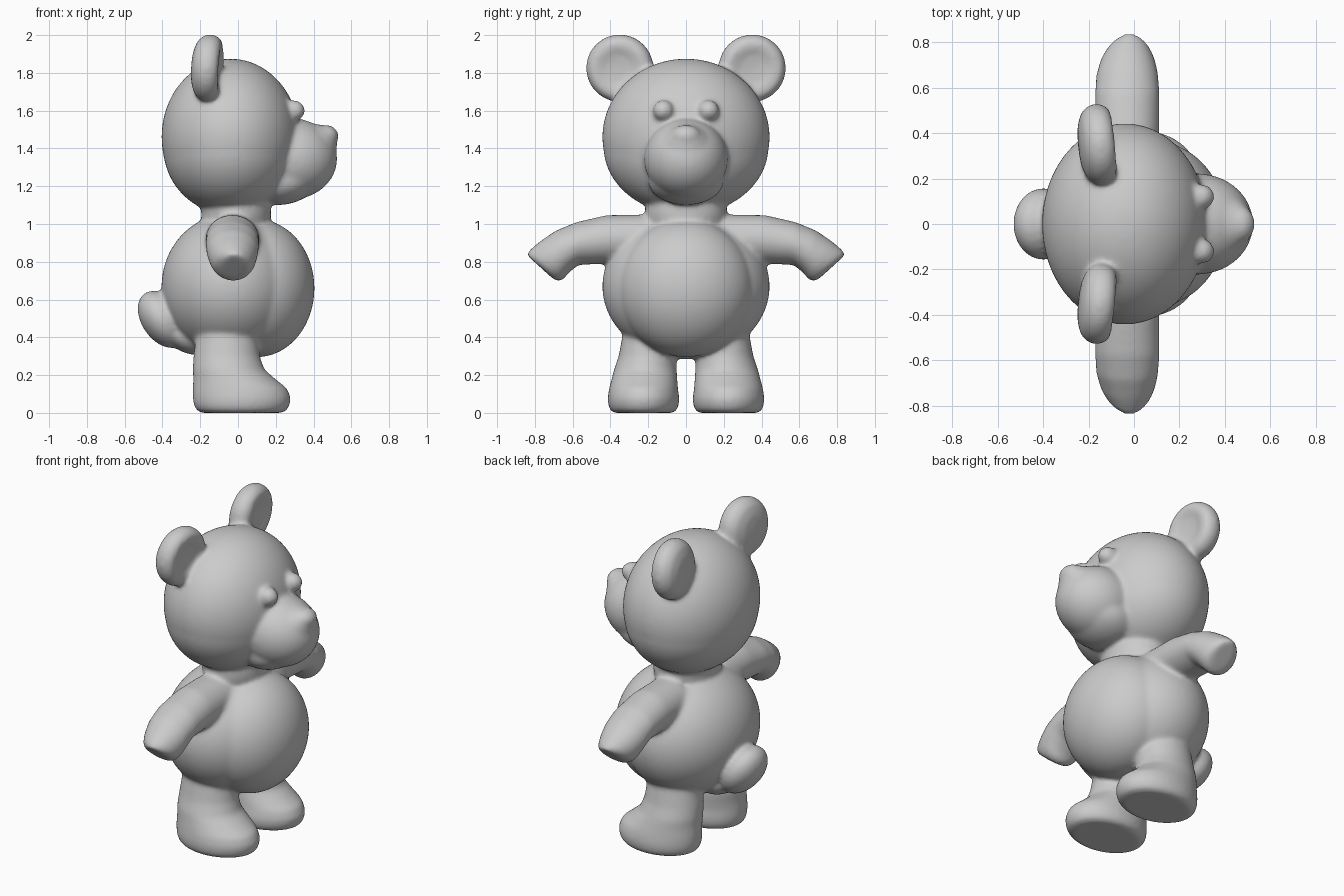
import bpy, bmesh
from math import sin, cos, pi
from mathutils import Matrix, Vector

if "Cube" in bpy.data.objects:
    bpy.data.objects.remove(bpy.data.objects["Cube"])

bm = bmesh.new()


def ball(center, radii, tilt=0.0):
    """Ellipsoid, tilted around the y axis."""
    m = (Matrix.Translation(center) @ Matrix.Rotation(tilt, 4, 'Y')
         @ Matrix.Diagonal((*radii, 1)))
    bmesh.ops.create_uvsphere(bm, u_segments=64, v_segments=40, radius=1, matrix=m)


def loft(sections, n=48):
    """Closed skin over ellipses given as (center, half axis u, half axis v)."""
    rings = []
    for c, u, v in sections:
        c, u, v = Vector(c), Vector(u), Vector(v)
        rings.append([bm.verts.new(c + u * cos(2 * pi * i / n) + v * sin(2 * pi * i / n))
                      for i in range(n)])
    faces = [bm.faces.new(rings[0][::-1]), bm.faces.new(rings[-1])]
    for a, b in zip(rings, rings[1:]):
        for i in range(n):
            j = (i + 1) % n
            faces.append(bm.faces.new((a[i], a[j], b[j], b[i])))
    bmesh.ops.recalc_face_normals(bm, faces=faces)


# Head with full cheeks, muzzle, chin and nose (the bear looks along +x)
ball((-0.04, 0, 1.46), (0.365, 0.443, 0.415))
ball((-0.04, 0, 1.41), (0.357, 0.437, 0.36))
ball((0.28, 0, 1.345), (0.245, 0.222, 0.215))
ball((0.25, 0, 1.23), (0.19, 0.20, 0.125), -0.25)
ball((0.40, 0, 1.42), (0.125, 0.13, 0.11))
ball((0.465, 0, 1.465), (0.068, 0.08, 0.06))

# Neck, torso, belly and tail
ball((-0.01, 0, 1.06), (0.185, 0.215, 0.2))
ball((-0.04, 0, 0.67), (0.365, 0.443, 0.385))
ball((0.1, 0, 0.66), (0.305, 0.36, 0.365))
ball((-0.4, 0, 0.495), (0.11, 0.158, 0.168), -0.6)
ball((-0.27, 0, 0.40), (0.14, 0.14, 0.08), 0.45)

# Ear profile: offset along the ear axis, radius (slightly dished at the front)
ear = [(-.085, .03), (-.08, .09), (-.06, .145), (-.025, .175), (.005, .18), (.035, .175),
       (.062, .155), (.07, .13), (.066, .105), (.055, .075), (.05, .02)]
# Arm: (top y, top z), (bottom y, bottom z), half width
arm = [(.20, 1.05, .20, .80, .14), (.42, 1.047, .42, .79, .142), (.58, 1.01, .57, .783, .142),
       (.69, .965, .62, .742, .137), (.775, .907, .65, .705, .122), (.828, .862, .68, .695, .098),
       (.845, .838, .71, .715, .065)]
# Leg: z, centre x, radius x, centre y, radius y
leg = [(0, .02, .21, .225, .155), (.012, .02, .238, .225, .175), (.04, .02, .254, .225, .187),
       (.08, .02, .26, .225, .19), (.13, .01, .25, .225, .182), (.18, -.02, .217, .22, .174),
       (.23, -.05, .19, .215, .166), (.3, -.06, .176, .205, .152), (.5, -.06, .15, .19, .13)]

for s in (-1, 1):
    # Eye
    ball((0.295, s * 0.12, 1.60), (0.06, 0.056, 0.056))
    # Ear
    axis = Vector((1, s * 0.1, -0.06)).normalized()
    u = axis.cross(Vector((0, 0, 1))).normalized()
    v = u.cross(axis)
    mid = Vector((-0.16, s * 0.35, 1.825))
    loft([(mid + axis * d, u * r, v * r) for d, r in ear])
    # Arm
    loft([((-0.03 + 0.15 * max(0, .14 - w), s * (a + c) / 2, (b + d) / 2),
           (w, 0, 0), (0, s * (a - c) / 2, (b - d) / 2)) for a, b, c, d, w in arm])
    # Leg with foot
    loft([((x, s * y, z), (rx, 0, 0), (0, ry, 0)) for z, x, rx, y, ry in leg])

# Fuse everything into one softly blended skin
mesh = bpy.data.meshes.new("teddy_bear")
bm.to_mesh(mesh)
bm.free()
bear = bpy.data.objects.new("teddy_bear", mesh)
bpy.context.collection.objects.link(bear)
fuse = bear.modifiers.new("fuse", 'REMESH')
fuse.mode = 'VOXEL'
fuse.voxel_size = 0.011
fuse.use_smooth_shade = True
soft = bear.modifiers.new("soften", 'SMOOTH')
soft.factor = 0.5
soft.iterations = 18
